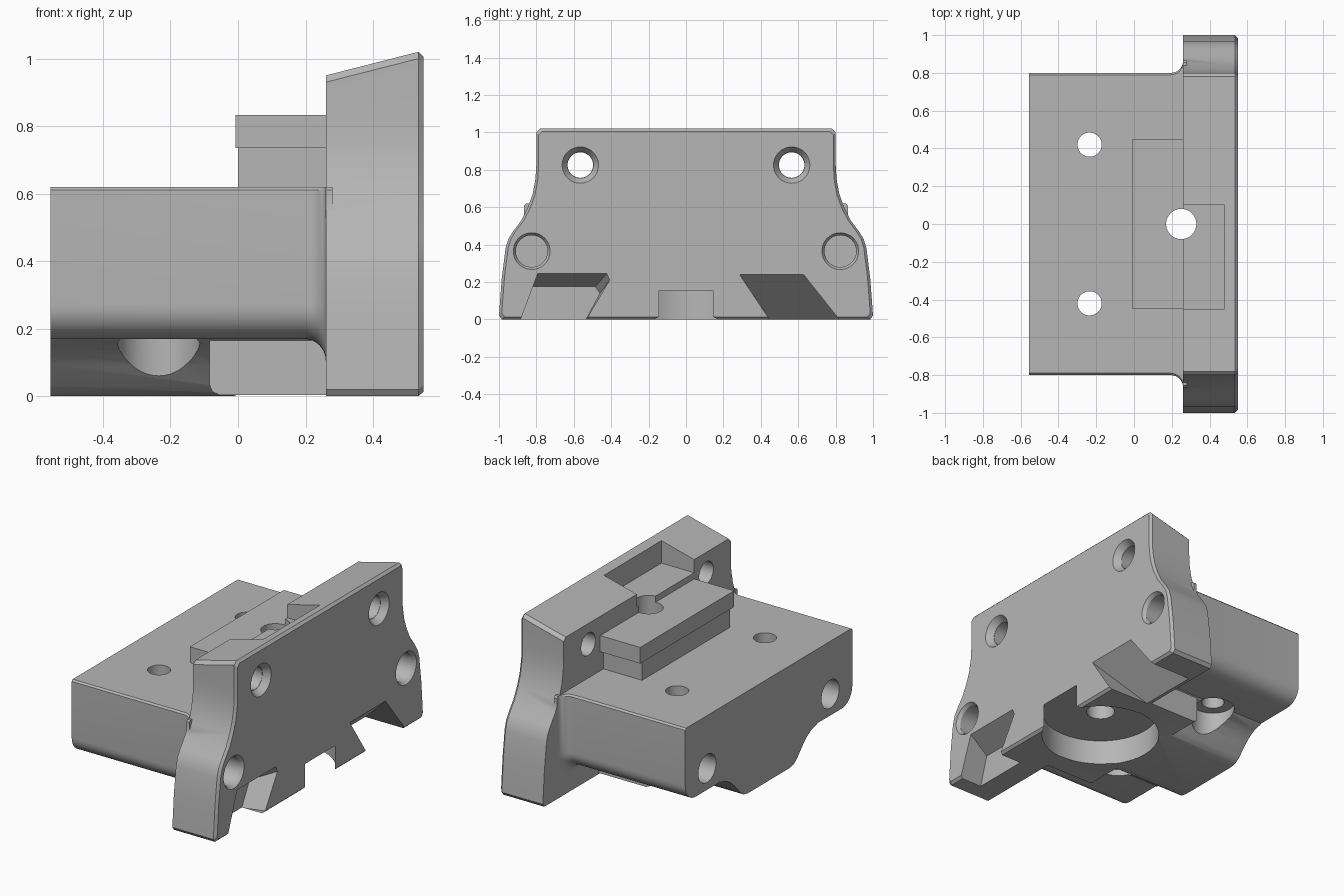
import bpy, bmesh, math
from mathutils import Matrix, Vector

if "Cube" in bpy.data.objects:
    bpy.data.objects.remove(bpy.data.objects["Cube"])

grey = bpy.data.materials.new("plain grey")
grey.use_nodes = True
grey.diffuse_color = (0.47, 0.47, 0.47, 1)
grey.node_tree.nodes["Principled BSDF"].inputs["Base Color"].default_value = grey.diffuse_color


def finish(name, bm):
    bmesh.ops.recalc_face_normals(bm, faces=bm.faces)
    mesh = bpy.data.meshes.new(name)
    bm.to_mesh(mesh)
    bm.free()
    mesh.materials.append(grey)
    obj = bpy.data.objects.new(name, mesh)
    bpy.context.collection.objects.link(obj)
    return obj


def loft(name, rings):
    """Skin matching rings of points and cap both ends."""
    bm = bmesh.new()
    loops = [[bm.verts.new(p) for p in ring] for ring in rings]
    n = len(loops[0])
    for a, b in zip(loops, loops[1:]):
        for i in range(n):
            j = (i + 1) % n
            bm.faces.new((a[i], a[j], b[j], b[i]))
    bm.faces.new(loops[0])
    bm.faces.new(loops[-1])
    return finish(name, bm)


def box(name, x, y, z):
    return loft(name, [[(a, y[0], z[0]), (a, y[1], z[0]), (a, y[1], z[1]), (a, y[0], z[1])] for a in x])


def cylinder(name, start, end, r1, r2=None, sides=48):
    start, end = Vector(start), Vector(end)
    axis = end - start
    bm = bmesh.new()
    place = Matrix.Translation((start + end) / 2) @ axis.to_track_quat("Z", "Y").to_matrix().to_4x4()
    bmesh.ops.create_cone(bm, cap_ends=True, segments=sides, radius1=r1,
                          radius2=r1 if r2 is None else r2, depth=axis.length, matrix=place)
    return finish(name, bm)


def mirrored(half):
    return half + [(-y, z) for y, z in reversed(half)]


def section(x, outline):
    return [(x, y, z) for y, z in outline]


def combine(target, tool, operation):
    mod = target.modifiers.new(operation.lower(), "BOOLEAN")
    mod.operation = operation
    mod.solver = "EXACT"
    mod.object = tool
    tool.hide_render = True
    bpy.context.view_layer.objects.active = target
    bpy.ops.object.modifier_apply(modifier=mod.name)
    bpy.data.objects.remove(tool)


BACK, FACE, REAR = 0.26, 0.55, -0.555

# Flared face plate with a sloping top and a chamfered outer rim
half = [(0.985, 0), (1, 0.02), (0.985, 0.22), (0.965, 0.38), (0.95, 0.43), (0.925, 0.47),
        (0.88, 0.53), (0.845, 0.6), (0.82, 0.67), (0.805, 0.75), (0.8, 0.83), (0.8, 1), (0.78, 1.02)]
plate = mirrored(half)
low_top = [(y, z - 0.07 if z > 0.9 else z) for y, z in plate]
rim = [(y * 0.985, 0.5 + (z - 0.5) * 0.972) for y, z in plate]
bracket = loft("mounting_bracket", [section(BACK, low_top), section(FACE - 0.015, plate), section(FACE, rim)])


# Main body: round lower edges, flaring in a fillet where it meets the plate
def body_outline(d):
    r = 0.1 + d
    arc = [(0.7 + r * math.sin(a), 0.27 - r * math.cos(a))
           for a in (math.pi / 2 * i / 8 for i in range(9))]
    return mirrored(arc + [(0.8 + d, 0.61), (0.79 + d, 0.62)])


fillet = 0.065
rings = [section(REAR, body_outline(0))]
for i in range(9):
    a = math.pi / 2 * i / 8
    rings.append(section(BACK - fillet + fillet * math.sin(a), body_outline(fillet * (1 - math.cos(a)))))
rings.append(section(BACK + 0.02, body_outline(fillet)))
body = loft("body", rings)

# Keel along the underside, with curved flanks
keel_half = [(0.2, 0), (0.24, 0.008), (0.27, 0.03), (0.33, 0.095), (0.37, 0.13),
             (0.41, 0.152), (0.46, 0.165), (0.5, 0.2)]
keel_outline = mirrored(keel_half)
keel = loft("keel", [section(x, keel_outline) for x in (REAR, BACK + 0.02)])

# Square pad round the underside pocket
pad_outline = [(-0.085, 0.2), (-0.085, 0.035), (-0.076, 0.013), (-0.055, 0.004), (BACK + 0.02, 0.004), (BACK + 0.02, 0.2)]
pad = loft("pad", [[(x, y, z) for x, z in pad_outline] for y in (-0.46, 0.46)])

# Stepped rail on top of the body
rail_foot = box("rail_foot", (0, BACK + 0.02), (-0.42, 0.42), (0.6, 0.75))
rail_head = box("rail_head", (-0.008, BACK + 0.02), (-0.45, 0.45), (0.735, 0.833))

for part in (body, keel, pad, rail_foot, rail_head):
    combine(bracket, part, "UNION")

# Recess in the top of the plate, underside pocket and central bore
cutters = [
    box("top_recess", (BACK - 0.05, 0.48), (-0.45, 0.1), (0.87, 1.2)),
    cylinder("underside_pocket", (0.25, 0, -0.1), (0.25, 0, 0.155), 0.333, sides=72),
    cylinder("central_bore", (0.25, 0, 0.1), (0.25, 0, 1.2), 0.08),
]

for side in (-1, 1):
    y = side * 0.565
    cutters += [
        # Upper screw holes with countersinks
        cylinder("upper_hole", (0.2, y, 0.825), (0.6, y, 0.825), 0.068),
        cylinder("upper_countersink", (0.51, y, 0.825), (FACE + 0.01, y, 0.825), 0.07, 0.104),
        # Lower blind sockets
        cylinder("lower_socket", (0.36, side * 0.825, 0.365), (0.6, side * 0.825, 0.365), 0.085),
        cylinder("lower_chamfer", (0.53, side * 0.825, 0.365), (FACE + 0.01, side * 0.825, 0.365), 0.085, 0.105),
        # Vertical screw holes with counterbores below
        cylinder("deck_hole", (-0.235, side * 0.42, -0.1), (-0.235, side * 0.42, 0.8), 0.064),
        cylinder("deck_counterbore", (-0.235, side * 0.42, -0.1), (-0.235, side * 0.42, 0.21), 0.122),
        # Blind holes in the rear face
        cylinder("rear_hole", (REAR - 0.1, side * 0.59, 0.3), (-0.2, side * 0.59, 0.3), 0.085),
    ]

# Slanted notches in the lower edge of the plate: one stepped, one ramped
cutters.append(loft("stepped_notch", [
    section(0.4, [(-0.89, -0.02), (-0.545, -0.02), (-0.46, 0.14), (-0.485, 0.175), (-0.83, 0.175)]),
    section(FACE + 0.01, [(-0.89, -0.02), (-0.545, -0.02), (-0.405, 0.215), (-0.42, 0.25), (-0.79, 0.25)])]))
cutters.append(loft("ramped_notch", [
    section(0.28, [(0.46, -0.02), (0.835, -0.02), (0.82, 0), (0.45, 0)]),
    section(FACE + 0.01, [(0.46, -0.02), (0.835, -0.02), (0.62, 0.25), (0.28, 0.25)])]))

for cutter in cutters:
    combine(bracket, cutter, "DIFFERENCE")

# Smooth the curved walls, keep the corners sharp
bpy.ops.object.select_all(action="DESELECT")
bracket.select_set(True)
bpy.context.view_layer.objects.active = bracket
bpy.ops.object.shade_smooth_by_angle(angle=math.radians(28))
